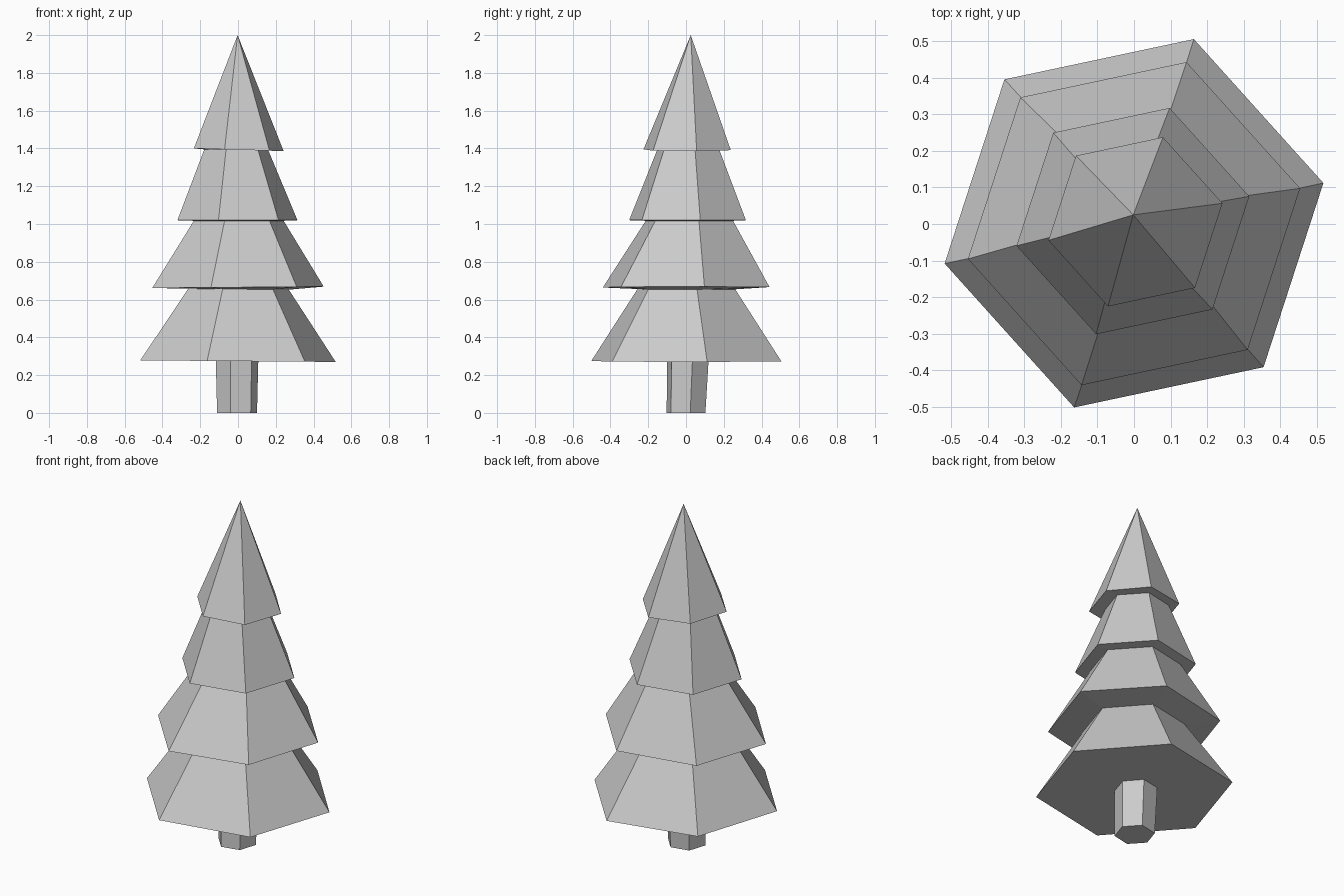
import bpy, bmesh
from math import cos, sin, radians

if "Cube" in bpy.data.objects:
    bpy.data.objects.remove(bpy.data.objects["Cube"])

SIDES, TWIST = 6, radians(12)


def lofted(name, rings, apex=None):
    """Skin hexagonal rings (cx, cy, z, radius, x-tilt), ending in a cap or an apex."""
    bm = bmesh.new()
    loops = []
    for cx, cy, z, r, tilt in rings:
        loop = []
        for i in range(SIDES):
            a = TWIST + radians(360 / SIDES) * i
            x, y = r * cos(a), r * sin(a)
            loop.append(bm.verts.new((cx + x, cy + y, z + tilt * x)))
        loops.append(loop)
    bm.faces.new(loops[0][::-1])
    for lo, hi in zip(loops, loops[1:]):
        for i in range(SIDES):
            j = (i + 1) % SIDES
            bm.faces.new((lo[i], lo[j], hi[j], hi[i]))
    if apex:
        tip = bm.verts.new(apex)
        for i in range(SIDES):
            bm.faces.new((loops[-1][i], loops[-1][(i + 1) % SIDES], tip))
    else:
        bm.faces.new(loops[-1])
    bmesh.ops.recalc_face_normals(bm, faces=bm.faces)
    mesh = bpy.data.meshes.new(name)
    bm.to_mesh(mesh)
    bm.free()
    obj = bpy.data.objects.new(name, mesh)
    bpy.context.collection.objects.link(obj)
    return obj


# Trunk: short hexagonal post, leaning slightly back
lofted("trunk", [(-0.005, 0, 0, 0.108, 0), (-0.005, 0.01, 0.276, 0.115, 0)])

# Foliage: four stacked skirts, each with a nearly flat underside ledge
lofted("foliage", [
    (0, 0.002, 0.274, 0.529, -0.008),
    (0.003, 0.002, 0.655, 0.272, -0.01),
    (0, 0.001, 0.665, 0.464, 0.008),
    (0.004, 0.018, 1.017, 0.243, 0),
    (-0.003, 0.008, 1.020, 0.325, 0),
    (-0.01, 0.012, 1.395, 0.172, 0),
    (0.004, 0.006, 1.393, 0.243, -0.03),
], apex=(-0.002, 0.025, 2.0))
